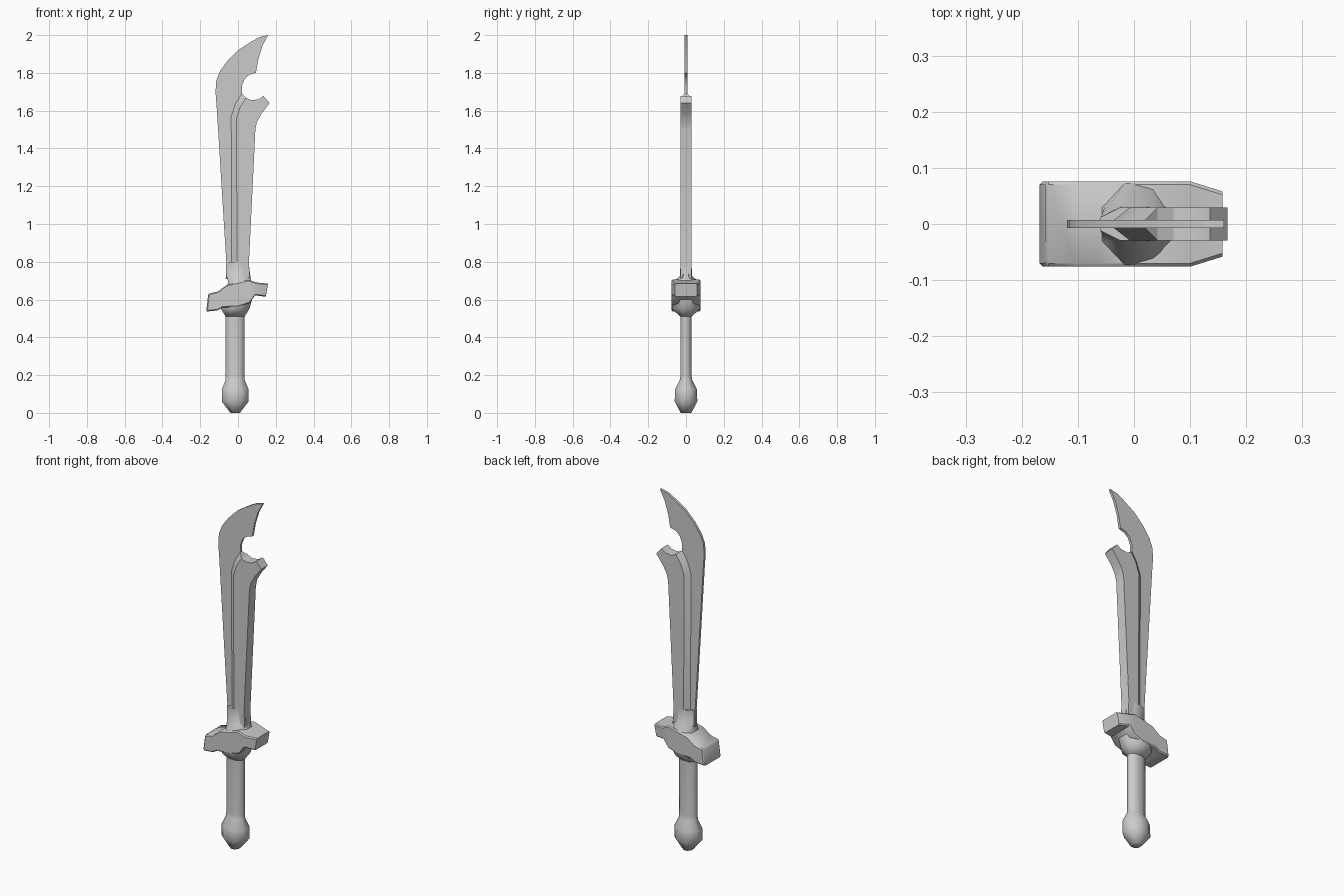
import bpy, bmesh, math


def finish(name, bm, angle=40):
    bmesh.ops.recalc_face_normals(bm, faces=bm.faces[:])
    big = [f for f in bm.faces if len(f.verts) > 8]
    bmesh.ops.triangulate(bm, faces=big)
    me = bpy.data.meshes.new(name)
    bm.to_mesh(me)
    bm.free()
    ob = bpy.data.objects.new(name, me)
    bpy.context.collection.objects.link(ob)
    bpy.ops.object.select_all(action='DESELECT')
    ob.select_set(True)
    bpy.context.view_layer.objects.active = ob
    bpy.ops.object.shade_smooth_by_angle(angle=math.radians(angle))
    return ob


def loft(name, rings, angle=40):
    """Skin a stack of equal-length closed rings and cap both ends."""
    bm = bmesh.new()
    vs = [[bm.verts.new(p) for p in r] for r in rings]
    n = len(rings[0])
    for a, b in zip(vs, vs[1:]):
        for i in range(n):
            j = (i + 1) % n
            bm.faces.new((a[i], a[j], b[j], b[i]))
    bm.faces.new(vs[0])
    bm.faces.new(vs[-1])
    return finish(name, bm, angle)


def prism(name, outline, h):
    """Extrude an x-z outline to y = -h..h."""
    return loft(name, [[(x, y, z) for x, z in outline] for y in (-h, h)], 30)


def octagon(z, rx, ry, cx=-0.015):
    k = 1 / math.cos(math.pi / 8)
    return [(cx + rx * k * math.cos(a), ry * k * math.sin(a), z)
            for a in (math.pi / 8 + i * math.pi / 4 for i in range(8))]


# pommel and grip
loft("grip_and_pommel", [octagon(*s) for s in (
    (0.0, 0.025, 0.028), (0.06, 0.071, 0.060), (0.125, 0.071, 0.058),
    (0.175, 0.05, 0.033), (0.20, 0.05, 0.029), (0.54, 0.05, 0.029))], 60)

# collar that swells through the middle of the guard
loft("guard_collar", [octagon(*s) for s in (
    (0.51, 0.05, 0.030, -0.015), (0.55, 0.075, 0.073, -0.015),
    (0.62, 0.08, 0.075, 0.0), (0.69, 0.062, 0.073, 0.01),
    (0.725, 0.062, 0.032, 0.003), (0.80, 0.058, 0.029, -0.002))], 50)

# crooked guard arms: lower x, z, upper x, z, half depth
arms = []
for xl, zl, xh, zh, h in (
        (-0.168, 0.537, -0.158, 0.625, 0.070), (-0.162, 0.537, -0.152, 0.632, 0.076),
        (-0.11, 0.542, -0.105, 0.643, 0.076), (-0.08, 0.558, -0.06, 0.677, 0.076),
        (0.0, 0.56, 0.0, 0.692, 0.076), (0.06, 0.58, 0.055, 0.705, 0.076),
        (0.09, 0.622, 0.10, 0.69, 0.076), (0.147, 0.615, 0.158, 0.685, 0.058)):
    c = 0.006
    arms.append([(xl, -h + c, zl), (xl, h - c, zl), (xl, h, zl + c), (xh, h, zh - c),
                 (xh, h - c, zh), (xh, -h + c, zh), (xh, -h, zh - c), (xl, -h, zl + c)])
loft("guard_arms", arms, 40)

# thin cutting blade with hooked tip and round notch
prism("blade", [
    (-0.065, 0.71), (-0.062, 0.80), (-0.09, 1.25), (-0.113, 1.62), (-0.119, 1.70),
    (-0.115, 1.76), (-0.095, 1.81), (-0.055, 1.865), (0.0, 1.92), (0.07, 1.965),
    (0.115, 1.99), (0.16, 2.0), (0.13, 1.945), (0.107, 1.87), (0.095, 1.80),
    (0.06, 1.79), (0.035, 1.768), (0.02, 1.73), (0.02, 1.69), (0.045, 1.66),
    (0.07, 1.58), (0.05, 1.2), (0.03, 0.71)], 0.007)

# thick spine with a flared beak below the notch
prism("spine", [
    (-0.005, 0.71), (-0.008, 1.56), (0.012, 1.62), (0.042, 1.668), (0.07, 1.655),
    (0.11, 1.66), (0.135, 1.678), (0.167, 1.64), (0.125, 1.585), (0.10, 1.54),
    (0.092, 1.50), (0.075, 1.15), (0.058, 0.80), (0.062, 0.71)], 0.029)

# slope from the spine down to the blade
loft("spine_bevel", [
    [(xo, -0.007, zo), (xi, -0.029, zi), (xi, 0.029, zi), (xo, 0.007, zo)]
    for xo, zo, xi, zi in ((-0.033, 0.71, -0.005, 0.71), (-0.036, 1.57, -0.008, 1.56),
                           (-0.012, 1.64, 0.012, 1.62), (0.02, 1.69, 0.042, 1.668))], 30)
